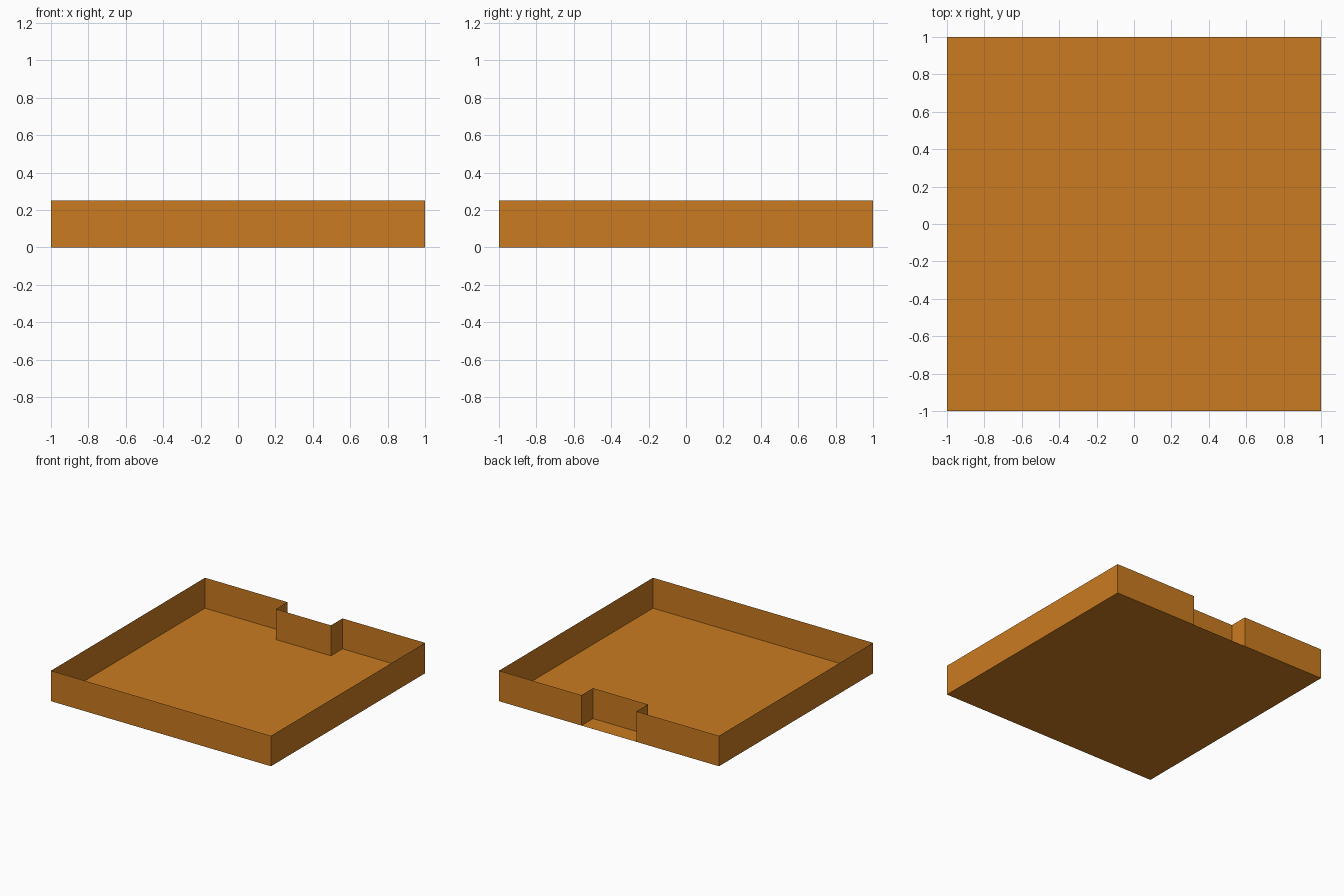
import bpy, bmesh

if "Cube" in bpy.data.objects:
    bpy.data.objects.remove(bpy.data.objects["Cube"])

HEIGHT = 0.25      # wall height
NOTCH = 0.25       # half width of the recess in the back wall
DEPTH = 0.15       # how far the recess steps inward

mat = bpy.data.materials.new("warm_orange")
mat.diffuse_color = (0.59, 0.198, 0.015, 1)
mat.use_nodes = True
mat.node_tree.nodes["Principled BSDF"].inputs["Base Color"].default_value = mat.diffuse_color


def add_object(name, bm):
    mesh = bpy.data.meshes.new(name)
    bm.to_mesh(mesh)
    bm.free()
    mesh.materials.append(mat)
    obj = bpy.data.objects.new(name, mesh)
    bpy.context.collection.objects.link(obj)
    return obj


# floor: one full square sheet
bm = bmesh.new()
bmesh.ops.create_grid(bm, x_segments=1, y_segments=1, size=1)
add_object("floor", bm)

# rim wall: thin outline with a recess at the back, extruded upward
outline = [(-1, -1), (1, -1), (1, 1), (NOTCH, 1), (NOTCH, 1 - DEPTH),
           (-NOTCH, 1 - DEPTH), (-NOTCH, 1), (-1, 1)]
bm = bmesh.new()
verts = [bm.verts.new((x, y, 0)) for x, y in outline]
edges = [bm.edges.new((v, verts[(i + 1) % len(verts)])) for i, v in enumerate(verts)]
result = bmesh.ops.extrude_edge_only(bm, edges=edges)
top = [g for g in result["geom"] if isinstance(g, bmesh.types.BMVert)]
bmesh.ops.translate(bm, verts=top, vec=(0, 0, HEIGHT))
bmesh.ops.recalc_face_normals(bm, faces=bm.faces)
add_object("rim_wall", bm)
